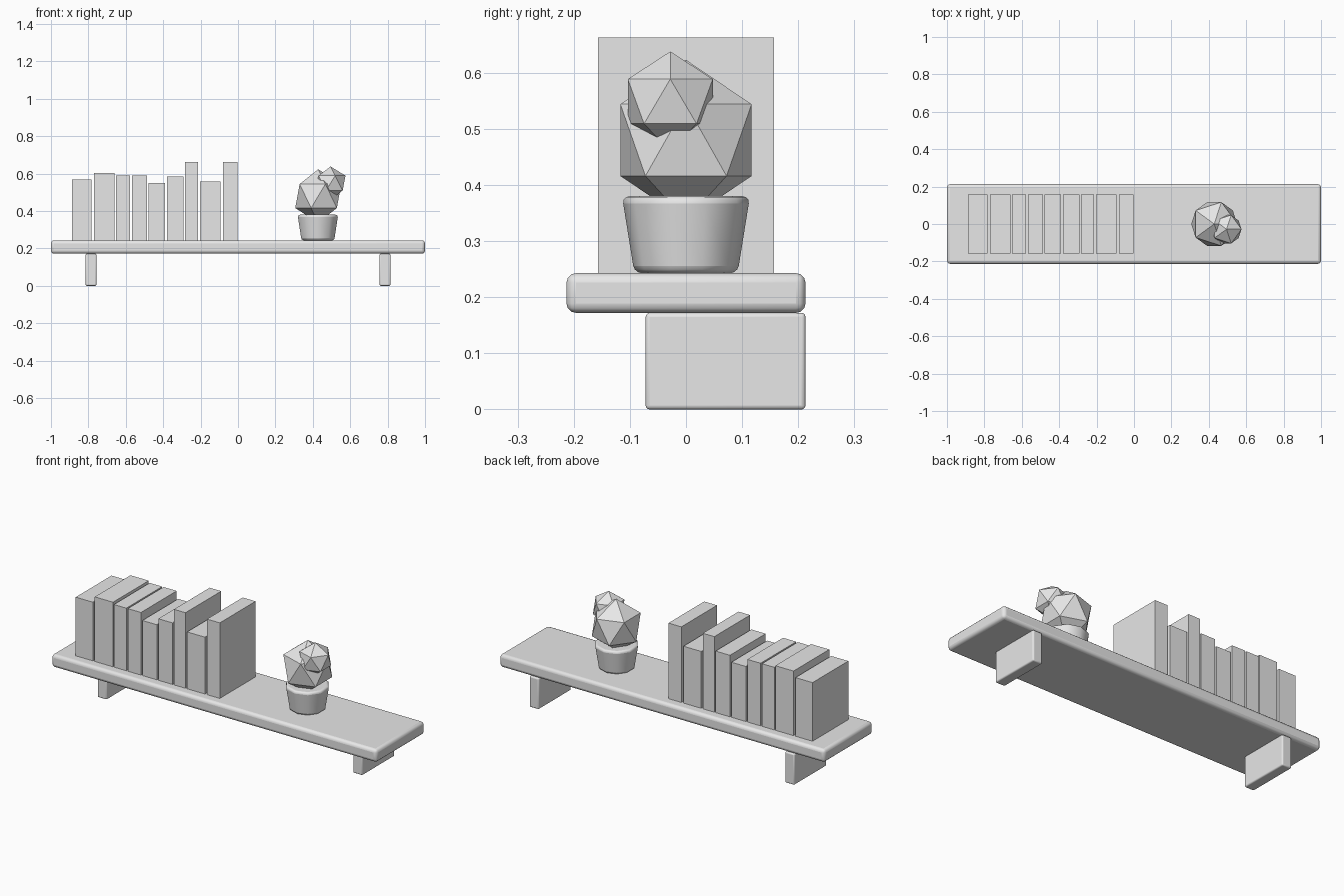
import bpy
from math import radians

if "Cube" in bpy.data.objects:
    bpy.data.objects.remove(bpy.data.objects["Cube"])

grey = bpy.data.materials.new("plain_grey")
grey.use_nodes = True
grey.diffuse_color = (0.8, 0.8, 0.8, 1)
grey.node_tree.nodes["Principled BSDF"].inputs["Base Color"].default_value = (0.8, 0.8, 0.8, 1)


def finish(name, bevel=0.0):
    """Name the active part, colour it and round its edges if asked."""
    ob = bpy.context.object
    ob.name = name
    ob.data.materials.append(grey)
    if bevel:
        mod = ob.modifiers.new("rounded_edges", "BEVEL")
        mod.width = bevel
        mod.segments = 3
        mod.limit_method = "ANGLE"
        mod.angle_limit = radians(50)
        bpy.ops.object.shade_smooth_by_angle(angle=radians(40))
    return ob


def box(name, x, y, z, bevel=0.0):
    """Box from (low, high) ranges on each axis."""
    spans = (x, y, z)
    bpy.ops.mesh.primitive_cube_add(size=1, location=[(a + b) / 2 for a, b in spans])
    bpy.context.object.scale = [b - a for a, b in spans]
    bpy.ops.object.transform_apply(location=False, rotation=False, scale=True)
    return finish(name, bevel)


# Shelf board and its two wall brackets
SHELF_TOP = 0.243
box("shelf_board", (-1, 1), (-0.213, 0.213), (0.172, SHELF_TOP), 0.017)
for side, cx in (("right", -0.786), ("left", 0.786)):
    box(side + "_bracket", (cx - 0.029, cx + 0.029), (-0.072, 0.213), (0, 0.172), 0.007)

# Row of books: left edge, right edge, top height
books = [
    (-0.888, -0.783, 0.569), (-0.771, -0.659, 0.602), (-0.653, -0.577, 0.591),
    (-0.568, -0.487, 0.591), (-0.478, -0.389, 0.549), (-0.380, -0.292, 0.585),
    (-0.284, -0.213, 0.663), (-0.203, -0.094, 0.559), (-0.081, -0.002, 0.663),
]
for i, (x0, x1, top) in enumerate(books, 1):
    box(f"book_{i}", (x0, x1), (-0.157, 0.157), (SHELF_TOP, top))

# Tapered plant pot
bpy.ops.mesh.primitive_cone_add(vertices=10, radius1=0.092, radius2=0.114, depth=0.137,
                                location=(0.427, 0, SHELF_TOP + 0.0685))
finish("plant_pot", 0.013)

# Faceted cactus: large body and a small offshoot
for name, radius, place, stretch in (
        ("cactus_body", 0.1375, (0.429, 0, 0.480), 1.04),
        ("cactus_offshoot", 0.089, (0.495, -0.028, 0.549), 1.0)):
    bpy.ops.mesh.primitive_ico_sphere_add(subdivisions=1, radius=radius, location=place)
    bpy.context.object.scale.z = stretch
    finish(name)
